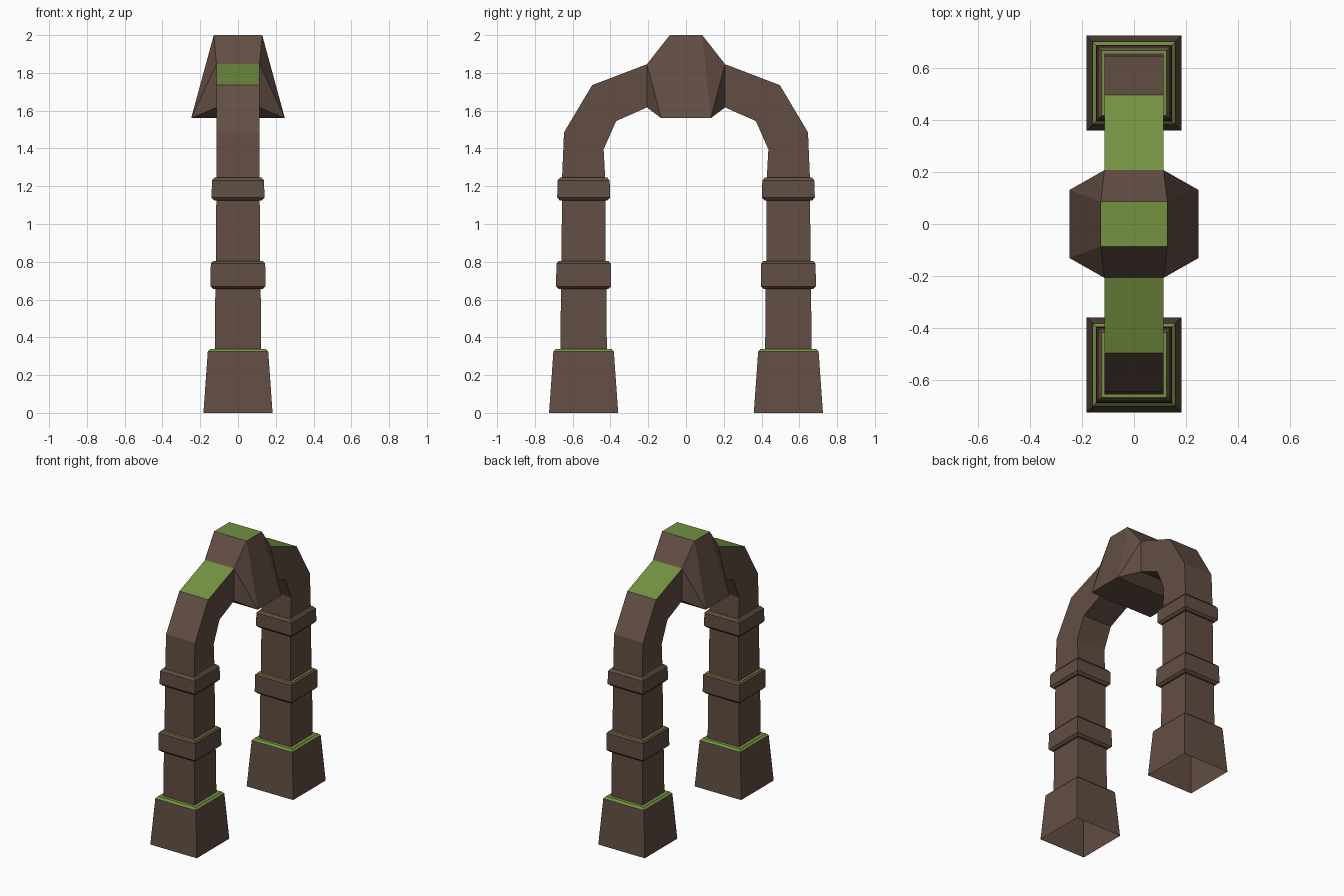
import bpy, bmesh

if "Cube" in bpy.data.objects:
    bpy.data.objects.remove(bpy.data.objects["Cube"])


def material(name, rgb):
    m = bpy.data.materials.new(name)
    m.diffuse_color = (*rgb, 1)
    m.use_nodes = True
    m.node_tree.nodes["Principled BSDF"].inputs["Base Color"].default_value = m.diffuse_color
    return m


STONE = material("brown_stone", (0.122, 0.076, 0.057))
MOSS = material("green_moss", (0.178, 0.285, 0.053))
PILLAR_Y = 0.542


def finish(name, bm, mirror=True):
    """Orient faces, put moss on upward faces, mirror to the other side in y."""
    bmesh.ops.remove_doubles(bm, verts=bm.verts, dist=1e-5)
    bmesh.ops.recalc_face_normals(bm, faces=bm.faces)
    bm.normal_update()
    for f in bm.faces:
        f.material_index = 1 if f.normal.z > 0.65 else 0
    me = bpy.data.meshes.new(name)
    bm.to_mesh(me)
    bm.free()
    me.materials.append(STONE)
    me.materials.append(MOSS)
    ob = bpy.data.objects.new(name, me)
    bpy.context.collection.objects.link(ob)
    if mirror:
        mod = ob.modifiers.new("both_sides", "MIRROR")
        mod.use_axis = (False, True, False)
    return ob


def bridge(bm, rings):
    """Skin four-sided rings of points into a tube with open ends."""
    rings = [[bm.verts.new(p) for p in r] for r in rings]
    for a, b in zip(rings, rings[1:]):
        for i in range(4):
            j = (i + 1) % 4
            bm.faces.new((a[i], a[j], b[j], b[i]))


# Pillars: square profile (half width, height), plus the arch ribs as one tube
profile = [(0.183, 0), (0.160, 0.325), (0.147, 0.339), (0.123, 0.339),
           (0.120, 0.655), (0.130, 0.655), (0.146, 0.670), (0.144, 0.790),
           (0.133, 0.803), (0.117, 0.803), (0.115, 1.125), (0.126, 1.125),
           (0.140, 1.140), (0.138, 1.230), (0.125, 1.246), (0.114, 1.246)]
bm = bmesh.new()
bridge(bm, [[(-h, PILLAR_Y - h, z), (h, PILLAR_Y - h, z),
             (h, PILLAR_Y + h, z), (-h, PILLAR_Y + h, z)] for h, z in profile])
finish("pillars", bm)

# Arch ribs: inner and outer (y, z) pairs from pillar top to keystone
ribs = [((0.428, 1.246), (0.656, 1.246)), ((0.436, 1.395), (0.646, 1.485)),
        ((0.370, 1.545), (0.497, 1.735)), ((0.207, 1.617), (0.207, 1.846))]
W = 0.114
bm = bmesh.new()
bridge(bm, [[(-W, *a), (W, *a), (W, *b), (-W, *b)] for a, b in ribs])
finish("arch_ribs", bm)

# Keystone: flared wedge that tapers to the rib ends
bm = bmesh.new()
corner = {}
for sx in (-1, 1):
    for sy in (-1, 1):
        for key, x, y, z in (("top", 0.128, 0.086, 2.0), ("low", 0.248, 0.131, 1.56),
                             ("up_end", W, 0.207, 1.846), ("low_end", W, 0.207, 1.617)):
            corner[key, sx, sy] = bm.verts.new((sx * x, sy * y, z))
for key in ("top", "low"):
    bm.faces.new([corner[key, sx, sy] for sx, sy in ((-1, -1), (1, -1), (1, 1), (-1, 1))])
for s in (-1, 1):
    # broad side
    bm.faces.new([corner[k, s, t] for k, t in (("top", -1), ("top", 1), ("low", 1), ("low", -1))])
    # slopes down and up to the ribs
    for a, b in (("top", "up_end"), ("low", "low_end")):
        bm.faces.new([corner[k, x, s] for k, x in ((a, -1), (a, 1), (b, 1), (b, -1))])
    # folded cheeks
    for t in (-1, 1):
        bm.faces.new([corner[k, s, t] for k in ("top", "low", "up_end")])
        bm.faces.new([corner[k, s, t] for k in ("low", "low_end", "up_end")])
finish("keystone", bm, mirror=False)
